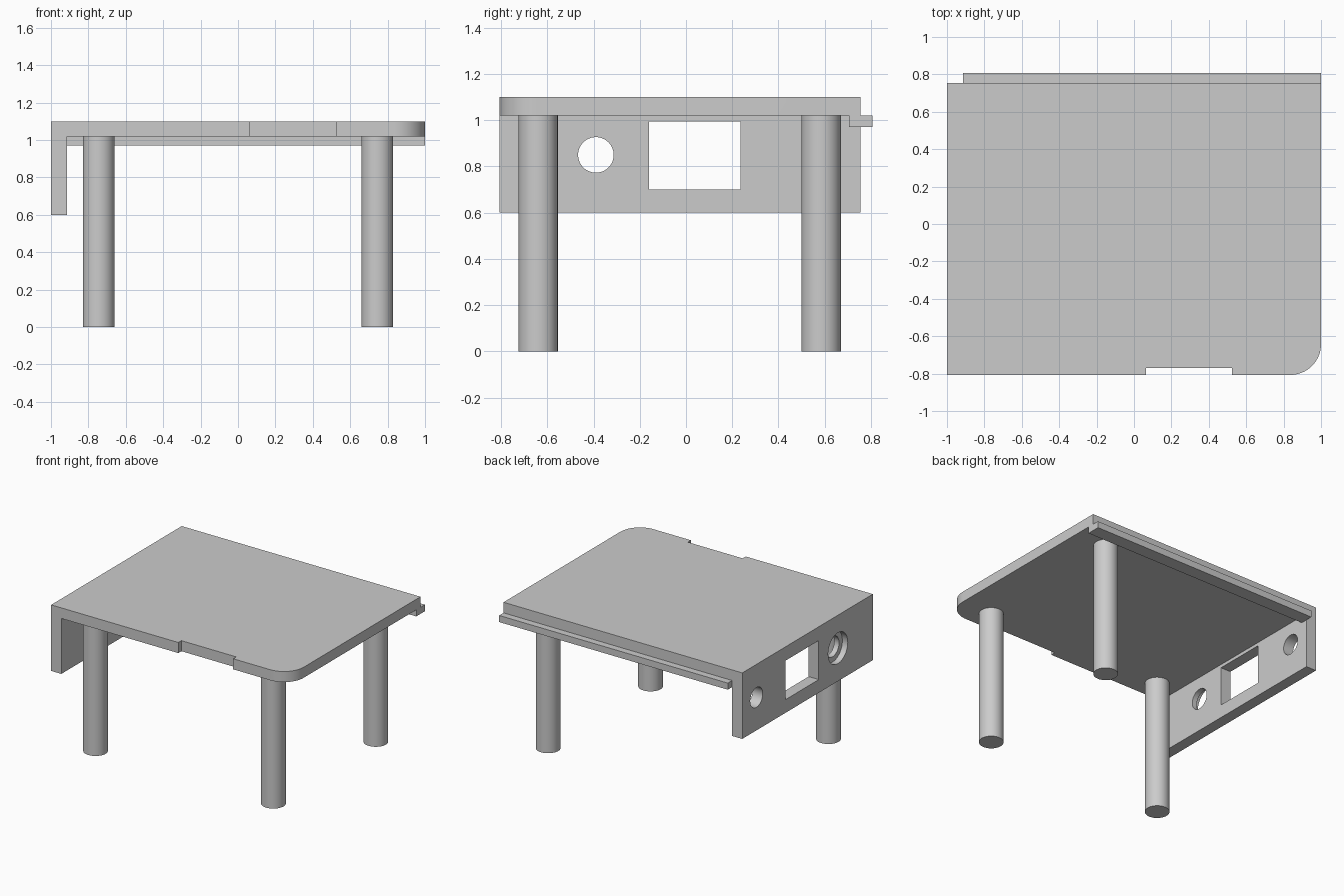
import bpy
import bmesh
import math
from mathutils import Vector

cube = bpy.data.objects.get("Cube")
if cube:
    bpy.data.objects.remove(cube, do_unlink=True)

grey = bpy.data.materials.new("light_grey")
grey.use_nodes = True
colour = (0.6, 0.6, 0.6, 1)
grey.diffuse_color = colour
grey.node_tree.nodes["Principled BSDF"].inputs["Base Color"].default_value = colour

FRONT, BACK = -0.807, 0.755      # depth limits of the top plate
TOP, UNDER, SKIRT = 1.10, 1.02, 0.60
WALL = -0.915                    # inner face of the side panel


def prism(name, points, sweep):
    """Extrude a closed outline of 3D points along a vector."""
    bm = bmesh.new()
    face = bm.faces.new([bm.verts.new(p) for p in points])
    result = bmesh.ops.extrude_face_region(bm, geom=[face])
    moved = [v for v in result["geom"] if isinstance(v, bmesh.types.BMVert)]
    bmesh.ops.translate(bm, verts=moved, vec=Vector(sweep))
    bmesh.ops.recalc_face_normals(bm, faces=bm.faces)
    mesh = bpy.data.meshes.new(name)
    bm.to_mesh(mesh)
    bm.free()
    mesh.materials.append(grey)
    obj = bpy.data.objects.new(name, mesh)
    bpy.context.collection.objects.link(obj)
    return obj


def box(name, x, y, z):
    outline = [(x[0], y[0], z[0]), (x[1], y[0], z[0]),
               (x[1], y[1], z[0]), (x[0], y[1], z[0])]
    return prism(name, outline, (0, 0, z[1] - z[0]))


def bore(name, y, z, radius, x0, x1):
    """Round bar along x, used to drill the side panel."""
    turns = [2 * math.pi * i / 48 for i in range(48)]
    ring = [(x0, y + radius * math.cos(a), z + radius * math.sin(a)) for a in turns]
    return prism(name, ring, (x1 - x0, 0, 0))


def combine(target, tool, operation):
    mod = target.modifiers.new(operation.lower(), "BOOLEAN")
    mod.operation, mod.solver, mod.object = operation, "EXACT", tool
    bpy.context.view_layer.objects.active = target
    bpy.ops.object.modifier_apply(modifier=mod.name)
    bpy.data.objects.remove(tool, do_unlink=True)


def smooth(obj):
    bpy.ops.object.select_all(action="DESELECT")
    obj.select_set(True)
    bpy.context.view_layer.objects.active = obj
    bpy.ops.object.shade_smooth_by_angle(angle=math.radians(30))


# Top plate and side panel as one L-shaped section
section = [(-1, SKIRT), (WALL, SKIRT), (WALL, UNDER), (1, UNDER), (1, TOP), (-1, TOP)]
cover = prism("top_plate_and_side_panel", [(x, FRONT, z) for x, z in section],
              (0, BACK - FRONT, 0))

# Rounded front corner
R = 0.165
arc = [math.radians(-90 + 90 * i / 16) for i in range(17)]
corner = [(1 - R + R * math.cos(a), FRONT + R + R * math.sin(a), 0.9) for a in arc]
corner += [(1.1, FRONT + R, 0.9), (1.1, FRONT - 0.1, 0.9), (1 - R, FRONT - 0.1, 0.9)]
combine(cover, prism("corner_cutter", corner, (0, 0, 0.4)), "DIFFERENCE")

# Shallow notch in the front edge
combine(cover, box("notch_cutter", (0.065, 0.525), (-0.9, -0.77), (0.9, 1.2)), "DIFFERENCE")

# Openings in the side panel
combine(cover, box("window_cutter", (-1.1, -0.85), (-0.16, 0.235), (0.70, 0.995)), "DIFFERENCE")
combine(cover, bore("front_hole_cutter", -0.39, 0.85, 0.077, -1.1, -0.85), "DIFFERENCE")
combine(cover, bore("recess_cutter", -0.39, 0.85, 0.117, -1.1, -0.955), "DIFFERENCE")
combine(cover, bore("back_hole_cutter", 0.585, 0.85, 0.075, -1.1, -0.85), "DIFFERENCE")

# Lip under the back edge
combine(cover, box("back_lip", (WALL, 1), (0.705, 0.807), (0.97, UNDER)), "UNION")
smooth(cover)

# Three round legs; the corner beside the back of the panel has none
for name, x, y in [("front_right_leg", -0.745, -0.64),
                   ("front_left_leg", 0.745, -0.64),
                   ("back_left_leg", 0.745, 0.585)]:
    turns = [2 * math.pi * i / 48 for i in range(48)]
    ring = [(x + 0.085 * math.cos(a), y + 0.085 * math.sin(a), 0) for a in turns]
    smooth(prism(name, ring, (0, 0, UNDER)))
